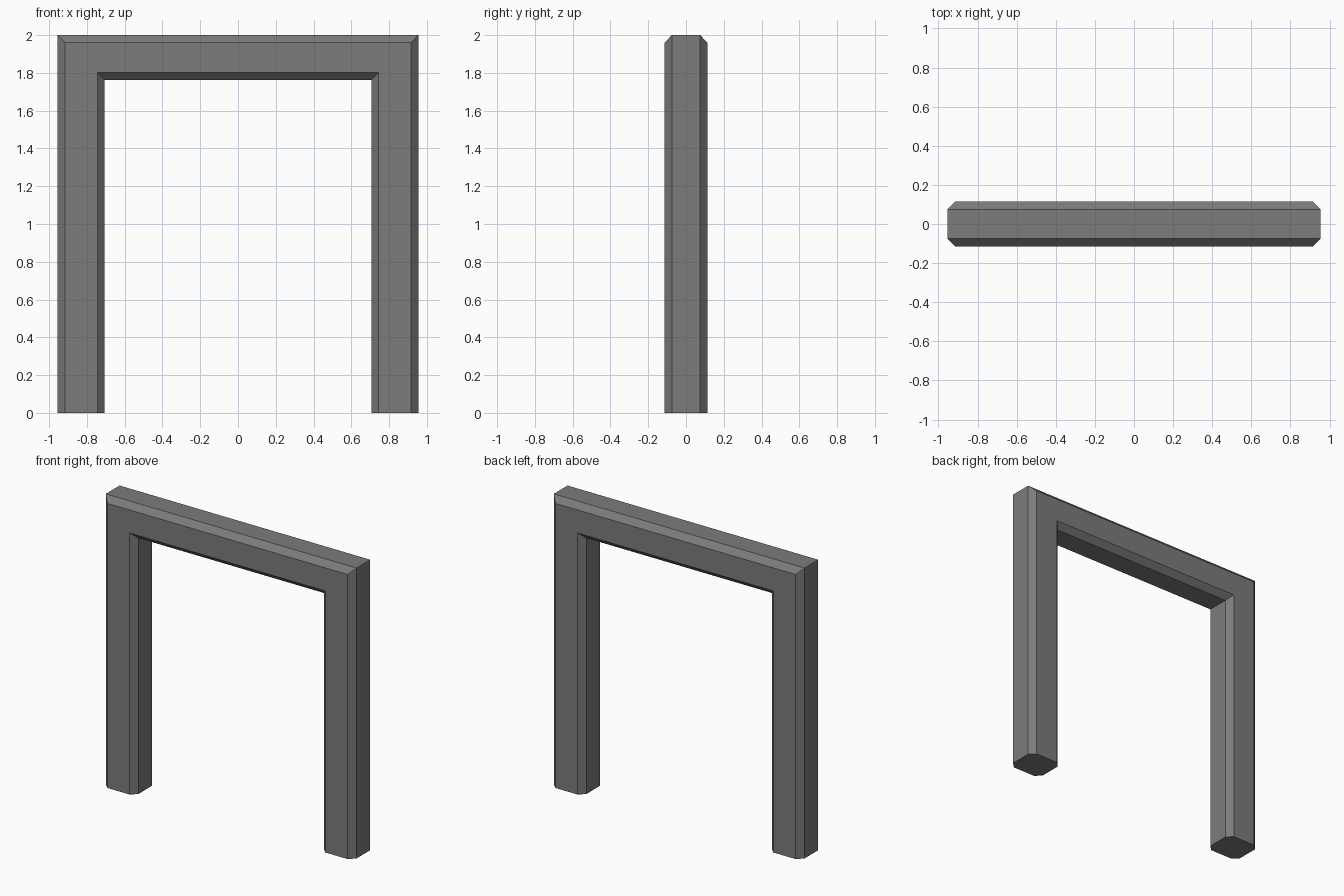
import bpy
import bmesh

if "Cube" in bpy.data.objects:
    bpy.data.objects.remove(bpy.data.objects["Cube"])

# Chamfered cross-section, listed as (half width, height, depth) of each nested arch edge
profile = [
    (0.955, 2.000, -0.075), (0.915, 1.960, -0.114),
    (0.745, 1.801, -0.114), (0.706, 1.762, -0.075),
    (0.706, 1.762, 0.075), (0.745, 1.801, 0.114),
    (0.915, 1.960, 0.114), (0.955, 2.000, 0.075),
]

bm = bmesh.new()

# Four rings: left foot, left mitre, right mitre, right foot
rings = []
for side, up in ((-1, 0), (-1, 1), (1, 1), (1, 0)):
    rings.append([bm.verts.new((side * w, y, up * h)) for w, h, y in profile])

# Skin the legs and the lintel
n = len(profile)
for a, b in zip(rings, rings[1:]):
    for i in range(n):
        j = (i + 1) % n
        bm.faces.new((a[i], a[j], b[j], b[i]))

# Flat feet
bm.faces.new(rings[0])
bm.faces.new(rings[-1])
bmesh.ops.recalc_face_normals(bm, faces=bm.faces)

mesh = bpy.data.meshes.new("door_frame")
bm.to_mesh(mesh)
bm.free()
frame = bpy.data.objects.new("door_frame", mesh)
bpy.context.collection.objects.link(frame)

# Dark grey finish
dark = bpy.data.materials.new("dark_grey")
dark.diffuse_color = (0.2, 0.2, 0.2, 1)
dark.use_nodes = True
dark.node_tree.nodes["Principled BSDF"].inputs["Base Color"].default_value = dark.diffuse_color
mesh.materials.append(dark)
